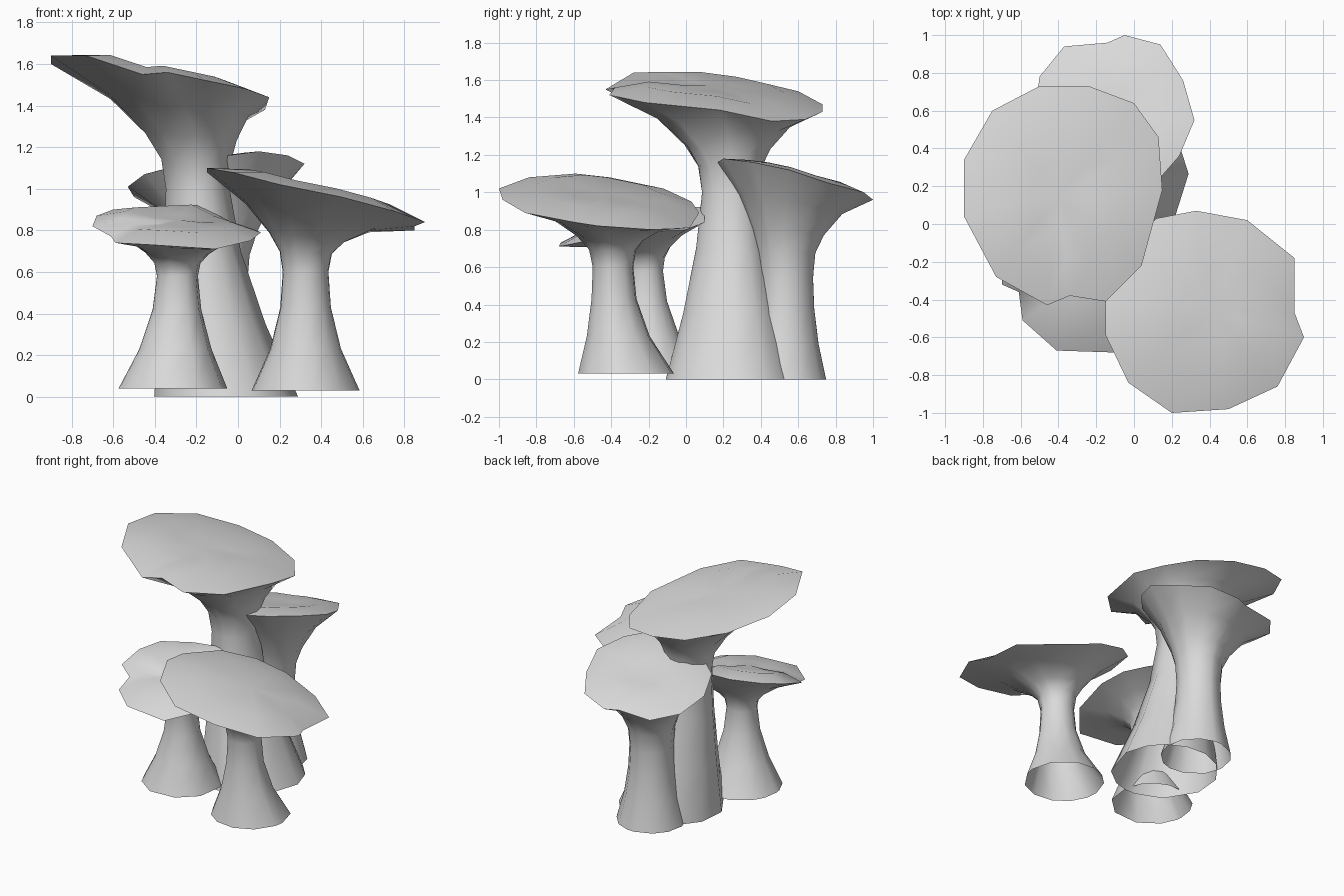
import bpy
import math
from mathutils import Vector

cube = bpy.data.objects.get("Cube")
if cube:
    bpy.data.objects.remove(cube, do_unlink=True)

stone = bpy.data.materials.new("pale_grey")
stone.use_nodes = True
grey = (0.7, 0.7, 0.7, 1.0)
stone.diffuse_color = grey
stone.node_tree.nodes["Principled BSDF"].inputs["Base Color"].default_value = grey

# Stem, from ground to waist: height fractions
STEM = [0, .35, .7, 1]
# Underside, from waist to rim: height fraction, spread
UNDERSIDE = [(.27, .04), (.48, .18), (.76, .49), (1, 1)]
# Top of the cap, from the rim inward: spread, lift of the dome
TOP = [(.65, .035), (.3, .02)]


def mushroom(name, foot, waist, apex, foot_r, waist_r, taper, rim):
    """Lean a flared stem from foot to waist, then spread it to an uneven rim."""
    foot, waist, apex = Vector(foot), Vector(waist), Vector(apex)
    rim = [Vector(p) for p in rim]
    n = len(rim)
    spokes = [Vector((p.x - apex.x, p.y - apex.y, 0)).normalized() for p in rim]
    rings = []

    # Stem
    for t in STEM:
        flare = (1 - t) ** taper
        centre = waist.lerp(foot, flare)
        centre.z = foot.z + (waist.z - foot.z) * t
        radius = waist_r + (foot_r - waist_r) * flare
        rings.append([centre + s * radius for s in spokes])

    # Flared underside, tilting as it spreads
    neck = rings[-1]
    rim_z = sum(p.z for p in rim) / n
    for t, spread in UNDERSIDE:
        loop = [a.lerp(b, spread) for a, b in zip(neck, rim)]
        for p, b in zip(loop, rim):
            p.z = waist.z + (rim_z - waist.z) * t + (b.z - rim_z) * spread
        rings.append(loop)

    # Gently domed top
    for spread, lift in TOP:
        rings.append([apex.lerp(p, spread) + Vector((0, 0, lift)) for p in rim])

    # Skin the rings, leaving the foot open
    verts = [p for loop in rings for p in loop] + [apex + Vector((0, 0, TOP[-1][1]))]
    faces = []
    for k in range(len(rings) - 1):
        for i in range(n):
            j = (i + 1) % n
            faces.append((k * n + i, k * n + j, k * n + n + j, k * n + n + i))
    last = (len(rings) - 1) * n
    faces += [(last + i, last + (i + 1) % n, len(verts) - 1) for i in range(n)]

    mesh = bpy.data.meshes.new(name)
    mesh.from_pydata(verts, [], faces)
    mesh.materials.append(stone)
    obj = bpy.data.objects.new(name, mesh)
    bpy.context.collection.objects.link(obj)
    bpy.ops.object.select_all(action="DESELECT")
    obj.select_set(True)
    bpy.context.view_layer.objects.active = obj
    bpy.ops.object.shade_smooth_by_angle(angle=math.radians(50))


mushroom("tall_mushroom", foot=(-.06, .24, 0), waist=(-.195, .24, 1),
         apex=(-.4, .14, 1.55), foot_r=.35, waist_r=.155, taper=1.5,
         rim=[(.15, .18, 1.44), (.13, .46, 1.38), (0, .64, 1.39), (-.24, .73, 1.43),
              (-.5, .73, 1.47), (-.75, .6, 1.54), (-.9, .34, 1.6), (-.9, .04, 1.64),
              (-.73, -.28, 1.64), (-.46, -.43, 1.55), (-.34, -.38, 1.56),
              (-.15, -.41, 1.52), (.04, -.22, 1.48)])

mushroom("front_left_mushroom", foot=(.325, -.32, .03), waist=(.325, -.39, .6),
         apex=(.42, -.45, .98), foot_r=.26, waist_r=.11, taper=2.1,
         rim=[(.12, .03, .95), (-.05, -.12, 1.02), (-.15, -.41, 1.08), (-.15, -.59, 1.1),
              (-.03, -.84, 1.08), (.2, -1, 1.02), (.5, -.98, .96), (.76, -.86, .89),
              (.9, -.6, .84), (.85, -.47, .82), (.85, -.18, .8), (.6, .02, .81),
              (.33, .07, .89)])

mushroom("front_right_mushroom", foot=(-.31, -.19, .04), waist=(-.29, -.22, .58),
         apex=(-.29, -.29, .83), foot_r=.265, waist_r=.1, taper=1.8,
         rim=[(.11, -.2, .79), (.09, 0, .8), (-.03, .1, .84), (-.19, .1, .92),
              (-.4, .07, .91), (-.6, -.02, .9), (-.68, -.15, .87), (-.7, -.32, .82),
              (-.61, -.36, .77), (-.59, -.51, .74), (-.41, -.67, .73),
              (-.11, -.68, .71), (.06, -.48, .75)])

mushroom("back_mushroom", foot=(-.09, .52, 0), waist=(-.1, .535, .54),
         apex=(-.105, .585, 1.06), foot_r=.23, waist_r=.145, taper=2,
         rim=[(.32, .55, 1.12), (.26, .76, 1.05), (.14, .95, 1), (-.05, 1, .96),
              (-.14, .96, .96), (-.37, .94, .94), (-.5, .78, .96), (-.53, .55, 1.01),
              (-.45, .35, 1.07), (-.25, .2, 1.12), (-.05, .17, 1.16),
              (.1, .2, 1.18), (.24, .36, 1.16)])
